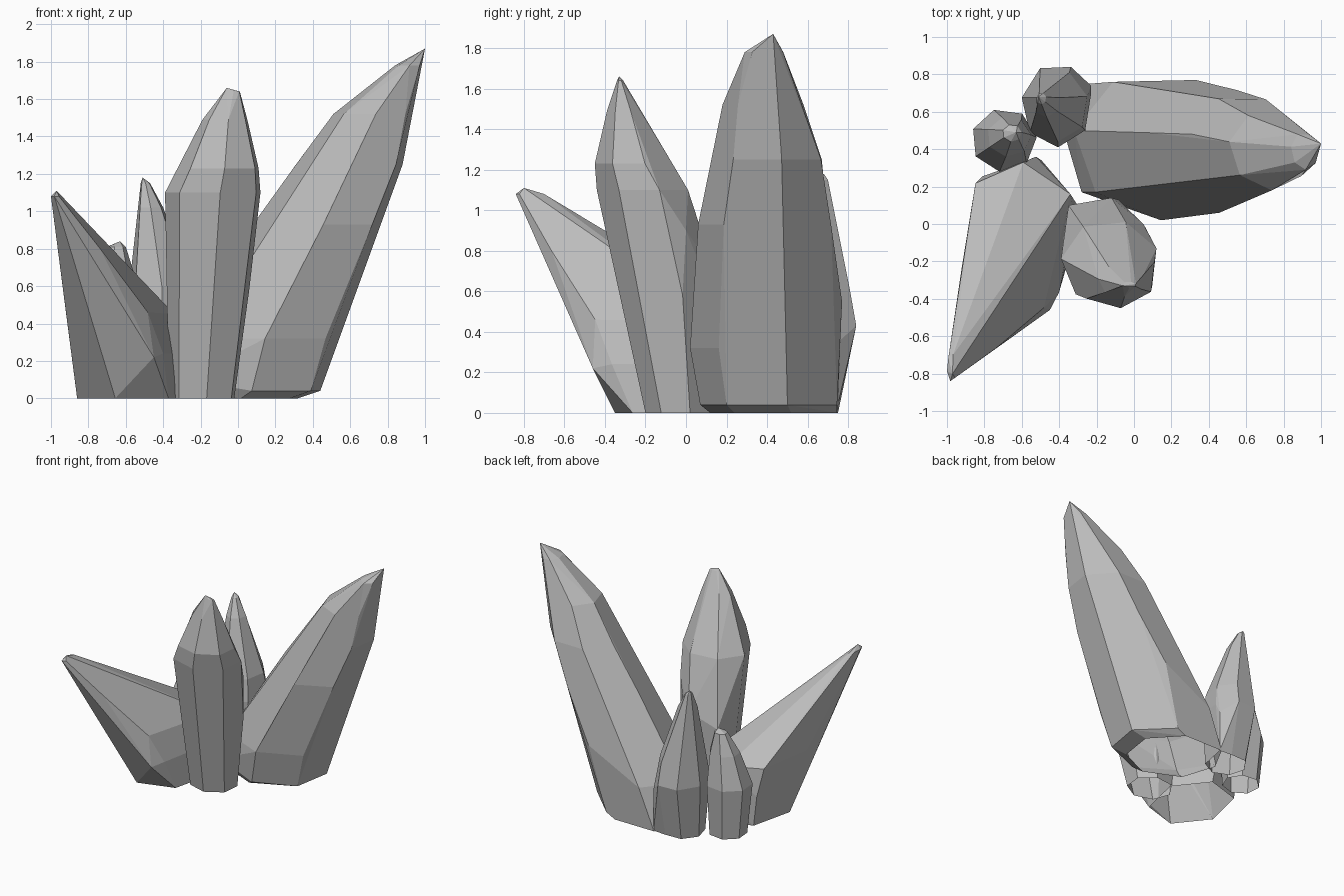
import bpy
import bmesh
from math import sin, cos, pi, radians

old_cube = bpy.data.objects.get("Cube")
if old_cube:
    bpy.data.objects.remove(old_cube, do_unlink=True)

# One plain stone colour
stone = bpy.data.materials.new("grey_stone")
stone.use_nodes = True
stone_colour = (0.5, 0.5, 0.5, 1)
stone.diffuse_color = stone_colour
stone.node_tree.nodes["Principled BSDF"].inputs["Base Color"].default_value = stone_colour


def fit(values, low, high):
    """Stretch a list of values to run exactly from low to high."""
    smallest, largest = min(values), max(values)
    return [low + (v - smallest) / (largest - smallest) * (high - low) for v in values]


def ring(sides, turn, skew, z, left, right, front, back):
    """Slanted polygon at height z that fills the given rectangle."""
    angles = [radians(turn) + 2 * pi * i / sides for i in range(sides)]
    xs = fit([cos(a) + skew * sin(a) for a in angles], left, right)
    ys = fit([sin(a) for a in angles], front, back)
    return [(x, y, z) for x, y in zip(xs, ys)]


def remove_bottom(bm):
    """Leave the shard open where it meets the ground."""
    bottoms = [f for f in bm.faces if all(v.co.z < 0.001 for v in f.verts)]
    bmesh.ops.delete(bm, geom=bottoms, context="FACES")


def crystal(name, sides, turn, skew, corners, sections):
    """Faceted shard wrapped around its cross-sections, tip and odd corners."""
    bm = bmesh.new()
    points = list(corners)
    for section in sections:
        points += ring(sides, turn, skew, *section)
    for point in points:
        bm.verts.new(point)
    bmesh.ops.convex_hull(bm, input=bm.verts[:])
    loose = [v for v in bm.verts if not v.link_faces]
    bmesh.ops.delete(bm, geom=loose, context="VERTS")
    bmesh.ops.dissolve_limit(bm, angle_limit=radians(6), verts=bm.verts[:], edges=bm.edges[:])
    bmesh.ops.recalc_face_normals(bm, faces=bm.faces[:])
    remove_bottom(bm)
    mesh = bpy.data.meshes.new(name)
    bm.to_mesh(mesh)
    bm.free()
    mesh.materials.append(stone)
    shard = bpy.data.objects.new(name, mesh)
    bpy.context.collection.objects.link(shard)


# Corners start with the tip.
# Each section: height, left, right, front, back

# Tallest shard, leaning to the side
large_corners = [(1, 0.43, 1.87), (-0.24, 0.75, 0), (-0.28, 0.17, 0.1), (0.33, 0.77, 0.55)]
crystal("large_leaning_crystal", 7, 12, -0.1, large_corners, [
    (0, -0.36, 0.32, 0.12, 0.75),
    (0.04, -0.38, 0.44, 0.07, 0.75),
    (0.32, -0.32, 0.52, 0.02, 0.76),
    (0.93, 0.08, 0.76, 0.06, 0.72),
    (1.25, 0.31, 0.88, 0.13, 0.67),
    (1.52, 0.51, 0.92, 0.18, 0.58),
    (1.78, 0.84, 0.98, 0.29, 0.48),
])

# Upright shard in the middle
central_corners = [(-0.06, -0.33, 1.66), (-0.35, 0.1, 0.6), (-0.12, 0.14, 0.7), (0.05, 0, 0.9)]
crystal("central_crystal", 7, 20, 0, central_corners, [
    (0, -0.37, -0.02, -0.2, 0.12),
    (0.58, -0.39, 0.06, -0.34, 0.13),
    (1.1, -0.39, 0.12, -0.44, 0.01),
    (1.23, -0.32, 0.11, -0.45, -0.09),
    (1.49, -0.19, 0.05, -0.39, -0.22),
    (1.64, -0.07, 0.01, -0.34, -0.31),
])

# Shard leaning out to the front corner
front_corners = [(-0.97, -0.8, 1.11), (-0.84, -0.12, 0.7), (-0.57, -0.47, 0.23),
                 (-0.45, -0.46, 0.22), (-0.34, 0.16, 0.45)]
crystal("front_leaning_crystal", 6, 14, 0, front_corners, [
    (0, -0.86, -0.29, -0.35, 0.34),
    (0.24, -0.89, -0.32, -0.47, 0.36),
    (0.46, -0.92, -0.41, -0.56, 0.33),
    (0.8, -0.96, -0.7, -0.72, -0.27),
    (1.08, -1, -0.95, -0.84, -0.7),
])

# Two smaller shards at the back
back_corners = [(-0.51, 0.68, 1.18), (-0.23, 0.74, 0), (-0.23, 0.74, 0.34)]
crystal("back_crystal", 7, 15, 0, back_corners, [
    (0, -0.56, -0.25, 0.45, 0.75),
    (0.43, -0.6, -0.23, 0.41, 0.84),
    (0.6, -0.58, -0.25, 0.44, 0.81),
    (1.02, -0.54, -0.4, 0.57, 0.73),
    (1.15, -0.52, -0.47, 0.64, 0.7),
])
small_corners = [(-0.63, 0.49, 0.84)]
crystal("small_back_crystal", 7, 5, 0, small_corners, [
    (0, -0.82, -0.54, 0.31, 0.58),
    (0.4, -0.86, -0.52, 0.28, 0.61),
    (0.65, -0.78, -0.55, 0.36, 0.57),
    (0.81, -0.7, -0.6, 0.44, 0.53),
])
